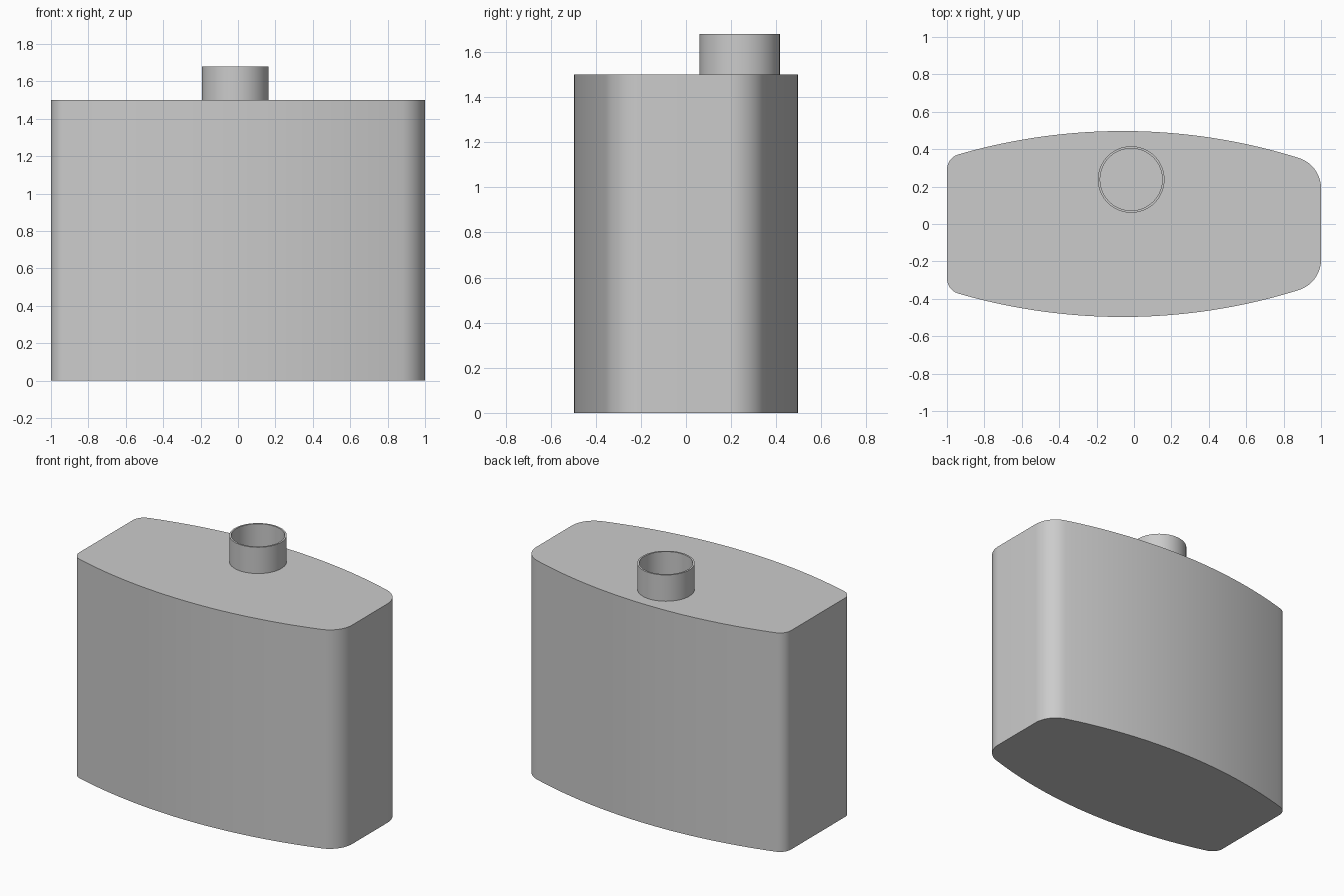
import bpy, bmesh
from math import sqrt, cos, sin, atan2, pi, radians

if "Cube" in bpy.data.objects:
    bpy.data.objects.remove(bpy.data.objects["Cube"])

WALL = 0.012
BODY_TOP, NECK_TOP = 1.5, 1.68
NECK_X, NECK_Y, NECK_R = -0.015, 0.238, 0.178


def arc(cx, cy, r, a0, a1, n):
    return [(cx + r * cos(a0 + (a1 - a0) * i / n),
             cy + r * sin(a0 + (a1 - a0) * i / n)) for i in range(n + 1)]


def body_profile(inset=0.0):
    """Bowed flask outline: shallow arcs front and back, small left and large right corners."""
    big, cx, peak = 3.15, -0.06, 0.497
    cy = peak - big
    R = big - inset

    def corner(side, r):
        r -= inset
        x = side * (1 - inset - r)
        y = cy + sqrt((R - r) ** 2 - (x - cx) ** 2)
        return x, y, r, atan2(y - cy, x - cx)

    rx, ry, rr, ra = corner(1, 0.17)
    lx, ly, lr, la = corner(-1, 0.085)
    half = arc(rx, ry, rr, 0, ra, 12)
    half += arc(cx, cy, R, ra, la, 40)[1:]
    half += arc(lx, ly, lr, la, pi, 12)[1:]
    return half + [(x, -y) for x, y in reversed(half)]


def circle(r):
    return arc(NECK_X, NECK_Y, r, 0, 2 * pi, 64)[:-1]


def prism(name, profile, z0, z1):
    bm = bmesh.new()
    face = bm.faces.new([bm.verts.new((x, y, z0)) for x, y in profile])
    ext = bmesh.ops.extrude_face_region(bm, geom=[face], use_keep_orig=True)
    top = [v for v in ext["geom"] if isinstance(v, bmesh.types.BMVert)]
    bmesh.ops.translate(bm, verts=top, vec=(0, 0, z1 - z0))
    bmesh.ops.recalc_face_normals(bm, faces=bm.faces)
    mesh = bpy.data.meshes.new(name)
    bm.to_mesh(mesh)
    bm.free()
    obj = bpy.data.objects.new(name, mesh)
    bpy.context.collection.objects.link(obj)
    return obj


def combine(target, tool, operation):
    mod = target.modifiers.new(operation, 'BOOLEAN')
    mod.operation, mod.solver, mod.object = operation, 'EXACT', tool
    bpy.context.view_layer.objects.active = target
    bpy.ops.object.modifier_apply(modifier=mod.name)
    bpy.data.objects.remove(tool, do_unlink=True)


# Outer form: body with neck
bottle = prism("bottle", body_profile(), 0, BODY_TOP)
combine(bottle, prism("neck", circle(NECK_R), BODY_TOP - 0.1, NECK_TOP), 'UNION')

# Hollow inside, open through the neck
combine(bottle, prism("cavity", body_profile(WALL), WALL, BODY_TOP - WALL), 'DIFFERENCE')
combine(bottle, prism("bore", circle(NECK_R - WALL), BODY_TOP - 0.2, NECK_TOP + 0.1), 'DIFFERENCE')

# Smooth curved walls, keep rims sharp
bpy.ops.object.select_all(action='DESELECT')
bottle.select_set(True)
bpy.context.view_layer.objects.active = bottle
bpy.ops.object.shade_smooth_by_angle(angle=radians(30))
